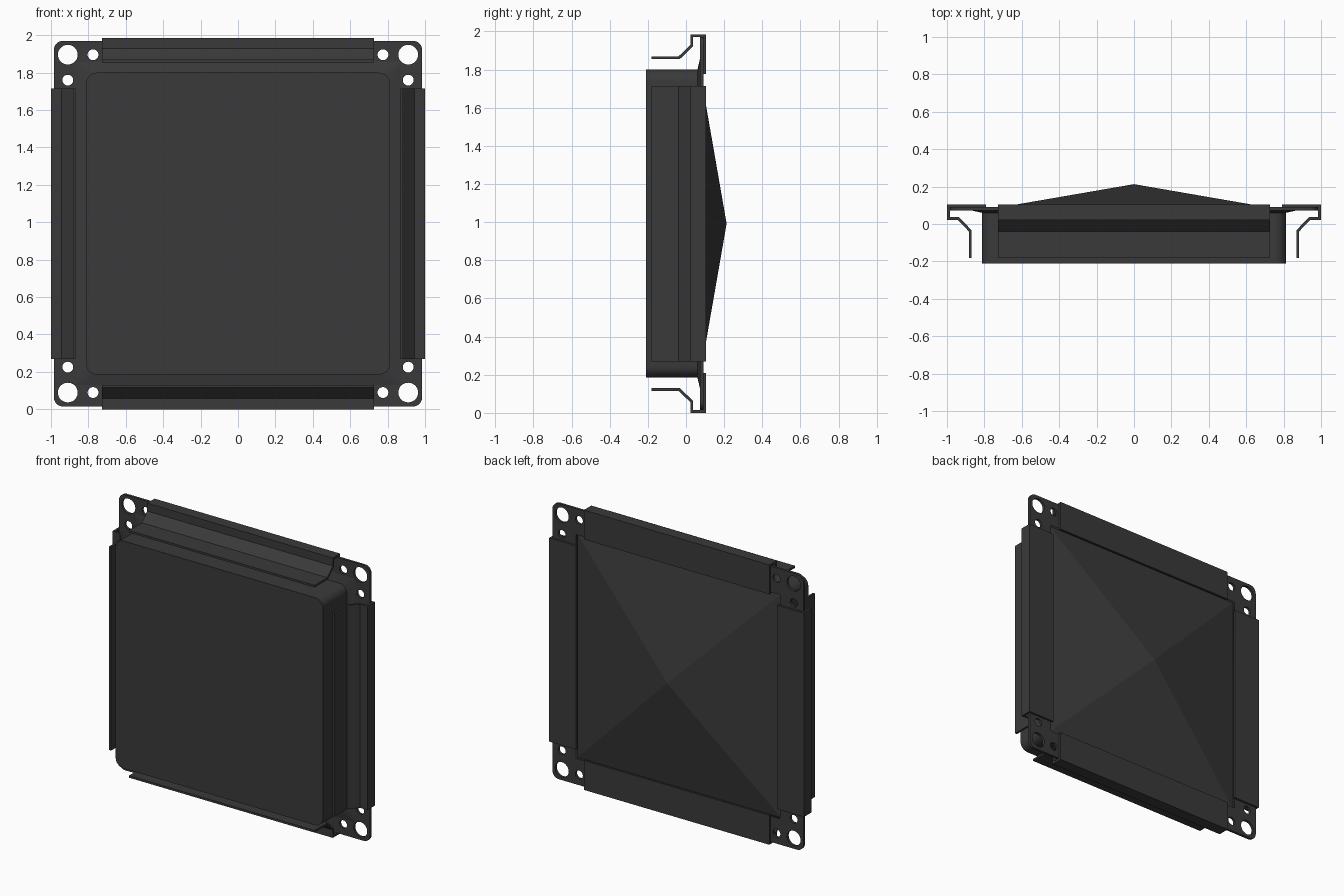
import bpy, bmesh
from math import cos, sin, pi
from mathutils import Matrix

if "Cube" in bpy.data.objects:
    bpy.data.objects.remove(bpy.data.objects["Cube"])

ZC, ZS = 0.9925, 0.9925      # centre height and slight vertical squash

mat = bpy.data.materials.new("dark_metal")
mat.diffuse_color = (0.042, 0.042, 0.042, 1)
mat.use_nodes = True
mat.node_tree.nodes["Principled BSDF"].inputs["Base Color"].default_value = mat.diffuse_color


def rounded_square(h, r, n=8):
    pts = []
    for k, (sx, sz) in enumerate([(1, 1), (-1, 1), (-1, -1), (1, -1)]):
        for i in range(n + 1):
            a = pi / 2 * (k + i / n)
            pts.append((sx * (h - r) + r * cos(a), sz * (h - r) + r * sin(a)))
    return pts


def circle(cx, cz, r, n=32):
    return [(cx + r * cos(2 * pi * i / n), cz + r * sin(2 * pi * i / n)) for i in range(n)]


def activate(ob):
    bpy.ops.object.select_all(action='DESELECT')
    ob.select_set(True)
    bpy.context.view_layer.objects.active = ob


def finish(name, bm):
    bmesh.ops.recalc_face_normals(bm, faces=bm.faces)
    me = bpy.data.meshes.new(name)
    bm.to_mesh(me)
    bm.free()
    me.materials.append(mat)
    ob = bpy.data.objects.new(name, me)
    bpy.context.collection.objects.link(ob)
    return ob


# Box body: rounded square shell flaring out to a thin skirt at the back
bm = bmesh.new()
rings = []
for h, r, y in [(0.813, 0.06, -0.21), (0.813, 0.06, 0.06), (0.87, 0.004, 0.073)]:
    rings.append([bm.verts.new((x, y, ZC + z * ZS)) for x, z in rounded_square(h, r)])
for a, b in zip(rings, rings[1:]):
    for i in range(len(a)):
        j = (i + 1) % len(a)
        bm.faces.new((a[i], a[j], b[j], b[i]))
bm.faces.new(rings[0])
bm.faces.new(rings[-1])
body = finish("box_body", bm)
activate(body)
bpy.ops.object.shade_smooth_by_angle(angle=pi / 6)

# Low pyramid on the back
bm = bmesh.new()
base = [bm.verts.new((sx * 0.81, 0.073, ZC + sz * 0.81 * ZS))
        for sx, sz in [(1, 1), (-1, 1), (-1, -1), (1, -1)]]
tip = bm.verts.new((0, 0.213, ZC))
for i in range(4):
    bm.faces.new((base[i], base[(i + 1) % 4], tip))
bm.faces.new(base)
finish("back_pyramid", bm)

# Mounting plate: rounded frame with three holes in every corner
cu = bpy.data.curves.new("mounting_plate", 'CURVE')
cu.dimensions = '2D'
cu.fill_mode = 'BOTH'
cu.extrude = 0.009
loops = [rounded_square(0.985, 0.05), [(0.8, 0.8), (-0.8, 0.8), (-0.8, -0.8), (0.8, -0.8)]]
for sx in (1, -1):
    for sz in (1, -1):
        for cx, cz, r in [(0.91, 0.91, 0.053), (0.775, 0.91, 0.029), (0.91, 0.773, 0.029)]:
            loops.append(circle(sx * cx, sz * cz, r))
for pts in loops:
    s = cu.splines.new('POLY')
    s.points.add(len(pts) - 1)
    for p, (x, z) in zip(s.points, pts):
        p.co = (x, z * ZS, 0, 1)
    s.use_cyclic_u = True
plate = bpy.data.objects.new("mounting_plate", cu)
bpy.context.collection.objects.link(plate)
plate.location = (0, 0.082, ZC)
plate.rotation_euler = (pi / 2, 0, 0)
activate(plate)
bpy.ops.object.convert(target='MESH')
plate = bpy.context.object
plate.data.materials.clear()
plate.data.materials.append(mat)

# Folded sheet brackets, one per side
profile = [(0.79, 0.098), (0.9925, 0.098), (0.9925, 0.03), (0.94, 0.03),
           (0.876, -0.036), (0.876, -0.182)]
for k, side in enumerate(["right", "bottom", "left", "top"]):
    bm = bmesh.new()
    ends = [[bm.verts.new((u, y, w)) for u, y in profile] for w in (-0.728, 0.728)]
    for i in range(len(profile) - 1):
        bm.faces.new((ends[0][i], ends[0][i + 1], ends[1][i + 1], ends[1][i]))
    move = (Matrix.Translation((0, 0, ZC)) @ Matrix.Diagonal((1, 1, ZS, 1))
            @ Matrix.Rotation(k * pi / 2, 4, 'Y'))
    bmesh.ops.transform(bm, matrix=move, verts=bm.verts)
    ob = finish(side + "_bracket", bm)
    m = ob.modifiers.new("thickness", 'SOLIDIFY')
    m.thickness = 0.015
    m.offset = 0
    m.use_even_offset = True
